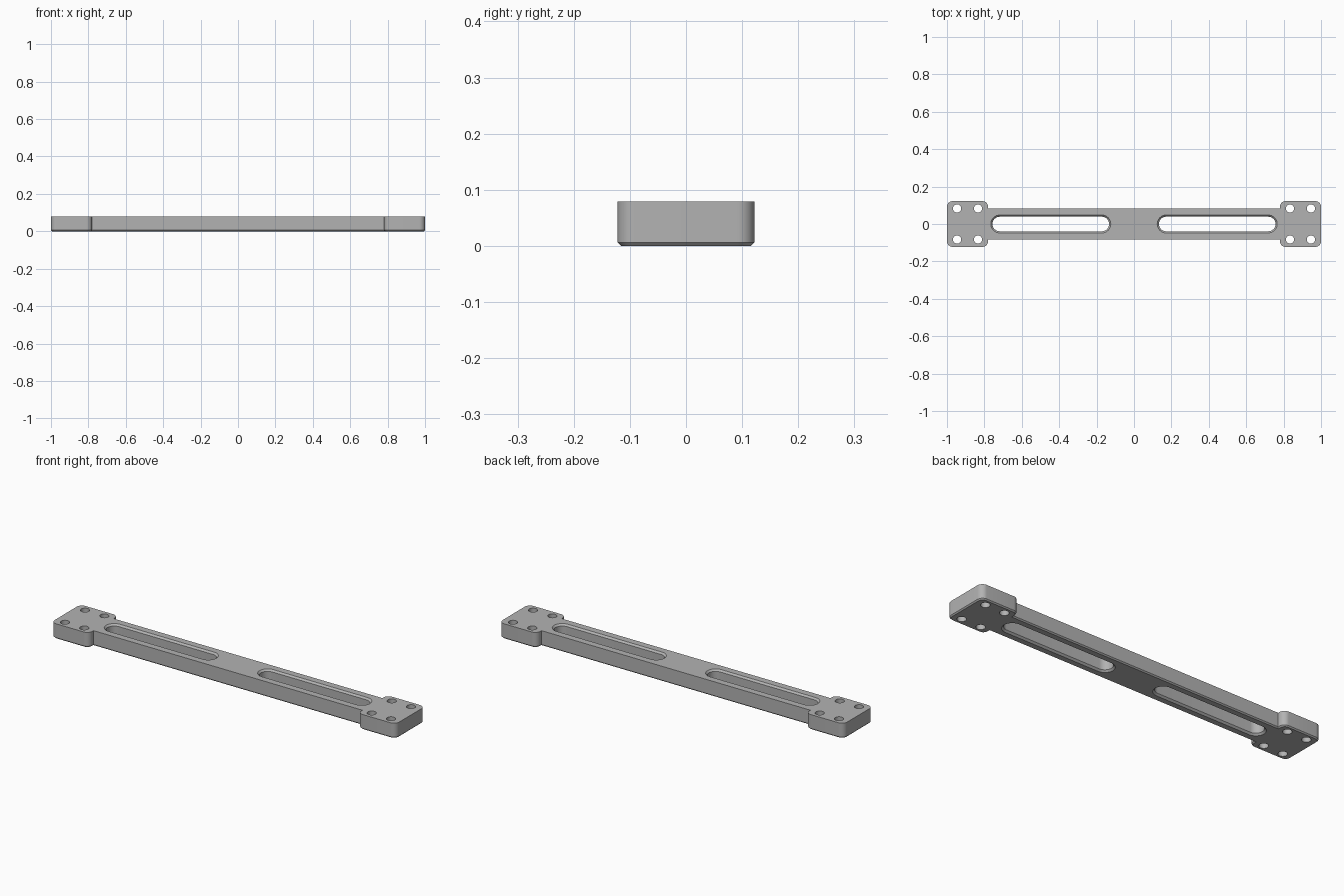
import bpy, bmesh, math
from mathutils import Vector

cube = bpy.data.objects.get("Cube")
if cube:
    bpy.data.objects.remove(cube)

HEIGHT = 0.079
CHAMFER = 0.006
PAD_Y, BAR_Y, PAD_X = 0.122, 0.083, 0.78
RADIUS = 0.03

grey = bpy.data.materials.new("satin_grey")
grey.use_nodes = True
colour = (0.45, 0.45, 0.45, 1)
grey.diffuse_color = colour
grey.node_tree.nodes["Principled BSDF"].inputs["Base Color"].default_value = colour


def arc(cx, cy, r, start, end, n):
    return [(cx + r * math.cos(math.radians(start + (end - start) * i / n)),
             cy + r * math.sin(math.radians(start + (end - start) * i / n)))
            for i in range(n + 1)]


def finish(name, bm):
    bmesh.ops.recalc_face_normals(bm, faces=bm.faces)
    mesh = bpy.data.meshes.new(name)
    bm.to_mesh(mesh)
    bm.free()
    mesh.materials.append(grey)
    obj = bpy.data.objects.new(name, mesh)
    bpy.context.collection.objects.link(obj)
    return obj


def loft(name, layers):
    """Closed solid through stacked outlines, each given as (points, z)."""
    bm = bmesh.new()
    rings = [[bm.verts.new((x, y, z)) for x, y in pts] for pts, z in layers]
    for low, high in zip(rings, rings[1:]):
        for i in range(len(low)):
            j = (i + 1) % len(low)
            bm.faces.new((low[i], low[j], high[j], high[i]))
    bm.faces.new(rings[0][::-1])
    bm.faces.new(rings[-1])
    return finish(name, bm)


def body_outline(d):
    """Bar with a rounded pad at each end, shrunk inwards by d."""
    r = RADIUS - d
    quarter = [(PAD_X + d, BAR_Y - d)]
    quarter += arc(PAD_X + RADIUS, PAD_Y - RADIUS, r, 180, 90, 10)
    quarter += arc(1 - RADIUS, PAD_Y - RADIUS, r, 90, 0, 10)
    half = quarter + [(x, -y) for x, y in reversed(quarter)]
    return half + [(-x, y) for x, y in reversed(half)]


def slot_outline(x0, x1, r):
    return arc(x1, 0, r, -90, 90, 16) + arc(x0, 0, r, 90, 270, 16)


# Main plate with a chamfered lower rim
body = loft("mounting_bar", [(body_outline(CHAMFER), 0),
                             (body_outline(0), CHAMFER),
                             (body_outline(0), HEIGHT)])

cutters = []
for side in (-1, 1):
    # Long slot, flared at both mouths
    ends = sorted((side * 0.172, side * 0.718))
    wide, narrow, lip = 0.048, 0.039, 0.009
    layers = [(wide + 0.01, -0.01), (narrow, lip),
              (narrow, HEIGHT - lip), (wide + 0.01, HEIGHT + 0.01)]
    cutters.append(loft("slot_cutter", [(slot_outline(*ends, r), z) for r, z in layers]))
    # Four screw holes in the pad
    for x in (0.834, 0.946):
        for y in (-BAR_Y, BAR_Y):
            ring = arc(side * x, y, 0.022, 0, 348.75, 31)
            cutters.append(loft("hole_cutter", [(ring, -0.02), (ring, HEIGHT + 0.02)]))

# Cut the openings and discard the cutters
bpy.context.view_layer.objects.active = body
for cutter in cutters:
    cutter.hide_render = True
    mod = body.modifiers.new("opening", 'BOOLEAN')
    mod.operation = 'DIFFERENCE'
    mod.solver = 'EXACT'
    mod.object = cutter
    bpy.ops.object.modifier_apply(modifier=mod.name)
    bpy.data.objects.remove(cutter)

bpy.ops.object.select_all(action='DESELECT')
body.select_set(True)
bpy.ops.object.shade_smooth_by_angle(angle=math.radians(30))
